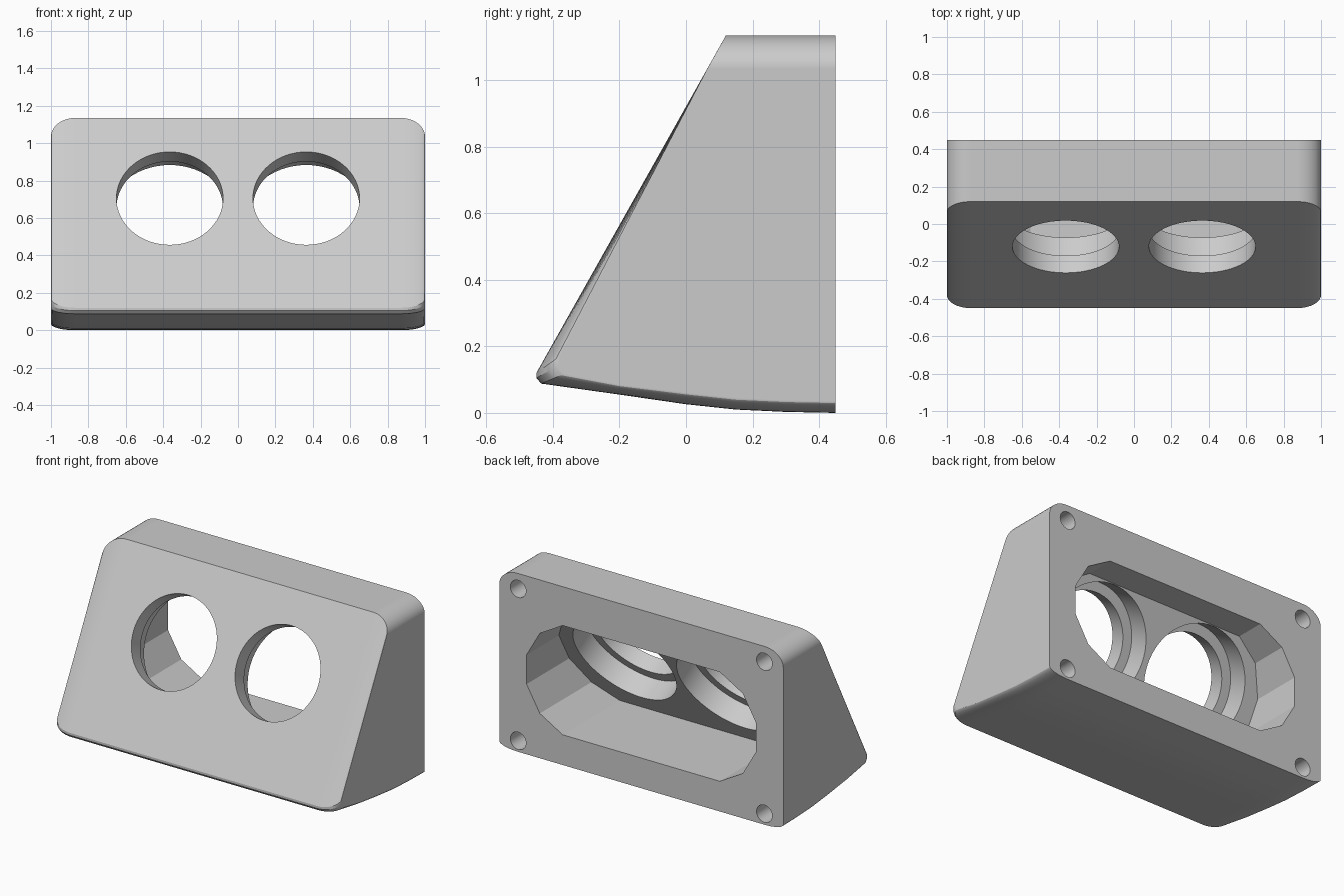
import bpy, bmesh
from math import sin, cos, pi, radians
from mathutils import Matrix, Vector

cube = bpy.data.objects.get("Cube")
if cube:
    bpy.data.objects.remove(cube, do_unlink=True)

grey = bpy.data.materials.new("light_grey")
grey.use_nodes = True
grey.diffuse_color = (0.6, 0.6, 0.6, 1)
grey.node_tree.nodes["Principled BSDF"].inputs["Base Color"].default_value = grey.diffuse_color

HOLE_X, HOLE_Z = 0.365, 0.705
BORE_R, SEAT_R = 0.285, 0.345
LIP, WALL = 0.105, 0.25


def front_y(z):
    """Depth of the sloping front panel at a height."""
    return -0.45 + 0.5616 * (z - 0.12)


slope = Vector((0, 0.5616, 1)).normalized()
inward = Vector((0, slope.z, -slope.y))


def make_object(name, bm):
    bmesh.ops.recalc_face_normals(bm, faces=bm.faces)
    mesh = bpy.data.meshes.new(name)
    bm.to_mesh(mesh)
    bm.free()
    mesh.materials.append(grey)
    obj = bpy.data.objects.new(name, mesh)
    bpy.context.collection.objects.link(obj)
    return obj


def loft(name, rings):
    """Skin matching closed rings and cap both ends."""
    bm = bmesh.new()
    rows = [[bm.verts.new(p) for p in ring] for ring in rings]
    n = len(rows[0])
    for a, b in zip(rows, rows[1:]):
        for i in range(n):
            j = (i + 1) % n
            bm.faces.new((a[i], a[j], b[j], b[i]))
    bm.faces.new(rows[0])
    bm.faces.new(rows[-1])
    return make_object(name, bm)


def cylinder(name, radius, start, end, sides):
    axis = end - start
    bm = bmesh.new()
    bmesh.ops.create_cone(
        bm, cap_ends=True, segments=sides, radius1=radius, radius2=radius, depth=axis.length,
        matrix=Matrix.Translation((start + end) / 2) @ axis.to_track_quat("Z", "Y").to_matrix().to_4x4())
    return make_object(name, bm)


# Wedge body: side profile (y, z) and how far each point shifts at the rounded ends
profile = [
    (0.45, 1.135, 0, -0.1), (0.12, 1.135, -0.056, -0.1),
    (-0.45, 0.12, 0.07, 0.05), (-0.45, 0.105, 0.07, 0.04), (-0.435, 0.088, 0.07, 0.03),
    (-0.2, 0.055, 0, 0.03), (0, 0.026, 0, 0.035), (0.15, 0.01, 0, 0.035),
    (0.3, 0.003, 0, 0.035), (0.45, 0, 0, 0.035),
]
STEPS = 10
half = [(0.87 + 0.13 * sin(t), 1 - cos(t)) for t in (k * pi / 2 / STEPS for k in range(STEPS + 1))]
stations = [(-x, e) for x, e in reversed(half)] + half
body = loft("speaker_housing", [
    [(x, y + e * dy, z + e * dz) for y, z, dy, dz in profile] for x, e in stations])

# Rear cavity: faceted oblong that ends parallel to the front panel
outline = []
for k in range(12):
    a = radians(15 + 30 * k)
    side = 1 if cos(a) > 0 else -1
    outline.append((0.46 * side + 0.36 * cos(a), 0.54 + 0.36 * sin(a)))
cutters = [loft("cavity_cutter", [
    [(x, 0.6, z) for x, z in outline],
    [(x, front_y(z) + WALL / slope.z, z) for x, z in outline]])]

# Round openings with a wider seat behind the lip, and screw holes at the back corners
for side in (-1, 1):
    centre = Vector((side * HOLE_X, front_y(HOLE_Z), HOLE_Z))
    cutters.append(cylinder("opening_cutter", BORE_R, centre - inward * 0.1, centre + inward * 0.2, 64))
    cutters.append(cylinder("seat_cutter", SEAT_R, centre + inward * LIP, centre + inward * (WALL + 0.004), 64))
    for z in (0.07, 1.037):
        cutters.append(cylinder("screw_hole_cutter", 0.055, Vector((side * 0.867, 0.6, z)),
                                Vector((side * 0.867, 0.25, z)), 32))

for cutter in cutters:
    cutter.hide_render = True
    cut = body.modifiers.new(cutter.name, "BOOLEAN")
    cut.operation = "DIFFERENCE"
    cut.solver = "EXACT"
    cut.object = cutter

# Bake the cuts, then drop the cutters
bpy.context.view_layer.update()
baked = bpy.data.meshes.new_from_object(body.evaluated_get(bpy.context.evaluated_depsgraph_get()))
body.modifiers.clear()
body.data = baked
for cutter in cutters:
    bpy.data.objects.remove(cutter, do_unlink=True)

# Smooth rounded edges, crisp cut edges
bpy.ops.object.select_all(action="DESELECT")
body.select_set(True)
bpy.context.view_layer.objects.active = body
bpy.ops.object.shade_smooth_by_angle(angle=radians(25))
weighted = body.modifiers.new("weighted_normals", "WEIGHTED_NORMAL")
weighted.keep_sharp = True
